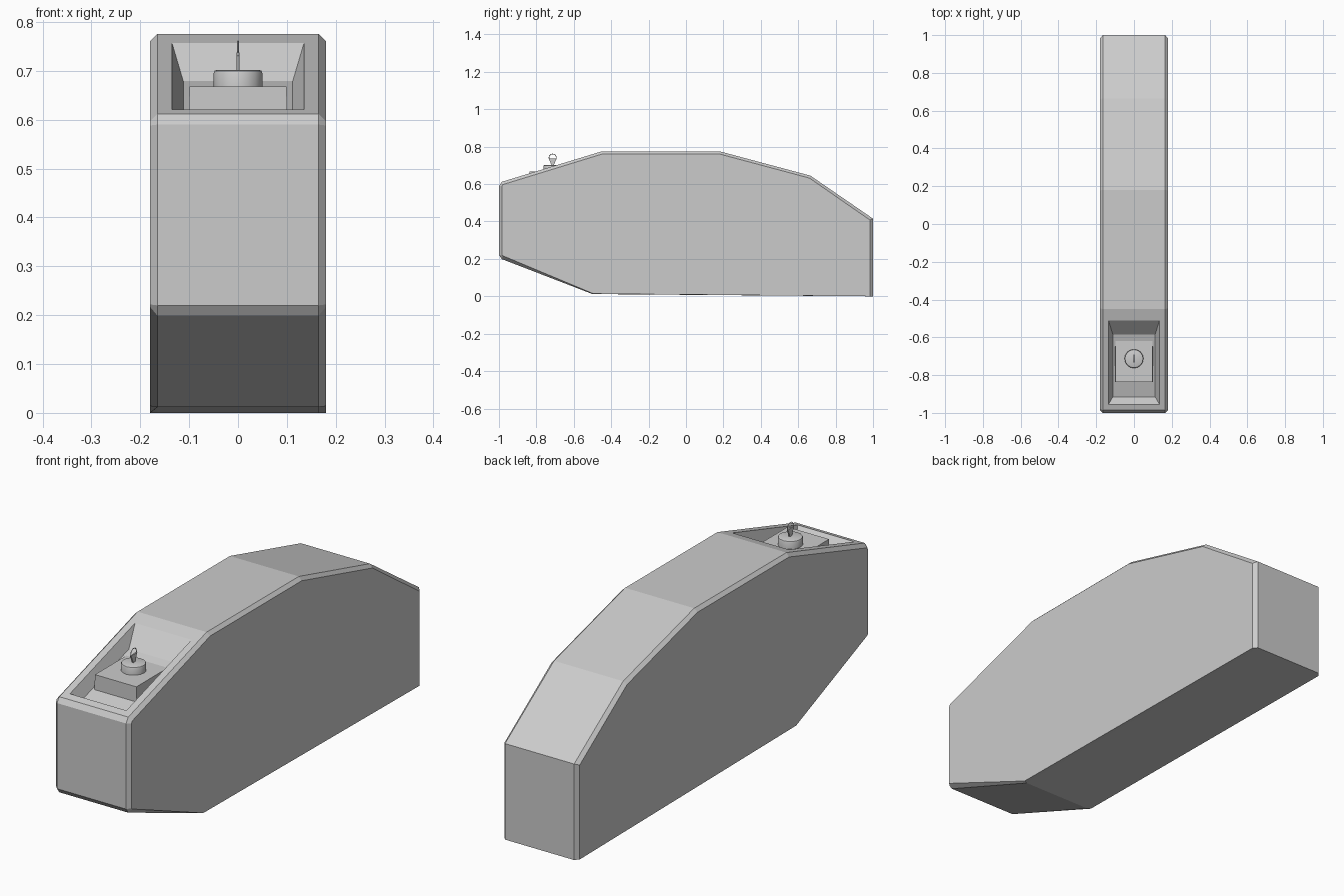
import bpy, bmesh, math
from mathutils import Matrix, Vector

if "Cube" in bpy.data.objects:
    bpy.data.objects.remove(bpy.data.objects["Cube"])


def finish(name, bm, smooth=False):
    bmesh.ops.recalc_face_normals(bm, faces=bm.faces)
    me = bpy.data.meshes.new(name)
    bm.to_mesh(me)
    bm.free()
    ob = bpy.data.objects.new(name, me)
    bpy.context.collection.objects.link(ob)
    if smooth:
        bpy.ops.object.select_all(action='DESELECT')
        ob.select_set(True)
        bpy.context.view_layer.objects.active = ob
        bpy.ops.object.shade_smooth_by_angle(angle=math.radians(35))
    return ob


# Hull: outer profile across the middle, inset profile on the flanks
outer = [(-1, .22), (-1, .59), (-.985, .612), (-.45, .775), (.18, .775),
         (.665, .645), (1, .415), (1, 0), (-.5, .012), (-.985, .199)]
flank = [(-.985, .222), (-.985, .588), (-.98, .597), (-.447, .761), (.178, .761),
         (.66, .632), (.983, .408), (.983, 0), (-.495, .014), (-.98, .217)]
bm = bmesh.new()
rows = [[bm.verts.new((x, y, z)) for y, z in prof]
        for x, prof in ((-.18, flank), (-.165, outer), (.165, outer), (.18, flank))]
n = len(outer)
for r in range(3):
    for i in range(n):
        if r == 1 and i == 2:
            continue  # sloped front deck is filled by the recess below
        j = (i + 1) % n
        bm.faces.new((rows[r][i], rows[r][j], rows[r + 1][j], rows[r + 1][i]))
bm.faces.new(rows[0])
bm.faces.new(rows[3])

# Recess sunk in the sloped front deck


def deck_loop(w, y0, y1, depth):
    def z(y):
        return .612 + (y + .985) * (.163 / .535) - depth
    return [bm.verts.new((x, y, z(y))) for x, y in
            ((-w, y0), (-w, y1), (w, y1), (w, y0))]


rim = [rows[1][2], rows[1][3], rows[2][3], rows[2][2]]
opening = deck_loop(.135, -.955, -.51, 0)
floor = deck_loop(.112, -.915, -.585, .055)
for a, b in ((rim, opening), (opening, floor)):
    for i in range(4):
        j = (i + 1) % 4
        bm.faces.new((a[i], a[j], b[j], b[i]))
bm.faces.new(floor)
finish("hull", bm)

# Pedestal block in the recess, slightly narrower on top
bm = bmesh.new()
bmesh.ops.create_cube(bm, size=1, matrix=Matrix.Translation((0, -.713, .629))
                      @ Matrix.Diagonal((.204, .245, .078, 1)))
for v in bm.verts:
    if v.co.z > .64:
        v.co.x *= .97
finish("pedestal", bm)

# Round knob with a bevelled top edge
bm = bmesh.new()
C = (0, -.713)
bmesh.ops.create_cone(bm, cap_ends=True, segments=16, radius1=.05, radius2=.05,
                      depth=.037, matrix=Matrix.Translation((*C, .6835)))
top = [e for e in bm.edges if all(v.co.z > .69 for v in e.verts)]
bmesh.ops.bevel(bm, geom=top, offset=.007, segments=2, affect='EDGES', profile=.5)
finish("knob", bm, True)

# Wedge-shaped sight post
bm = bmesh.new()
post = [(-.006, .70), (.006, .70), (.021, .737), (-.021, .737)]
f = bm.faces.new([bm.verts.new((-.003, C[1] + y, z)) for y, z in post])
ext = bmesh.ops.extrude_face_region(bm, geom=[f])
bmesh.ops.translate(bm, vec=Vector((.006, 0, 0)),
                    verts=[v for v in ext['geom'] if isinstance(v, bmesh.types.BMVert)])
finish("sight_post", bm)

# Thin sight ring facing sideways
bpy.ops.mesh.primitive_torus_add(major_radius=.020, minor_radius=.0018,
                                 major_segments=12, minor_segments=4,
                                 location=(0, C[1], .741),
                                 rotation=(0, math.pi / 2, 0))
bpy.context.object.name = "sight_ring"
